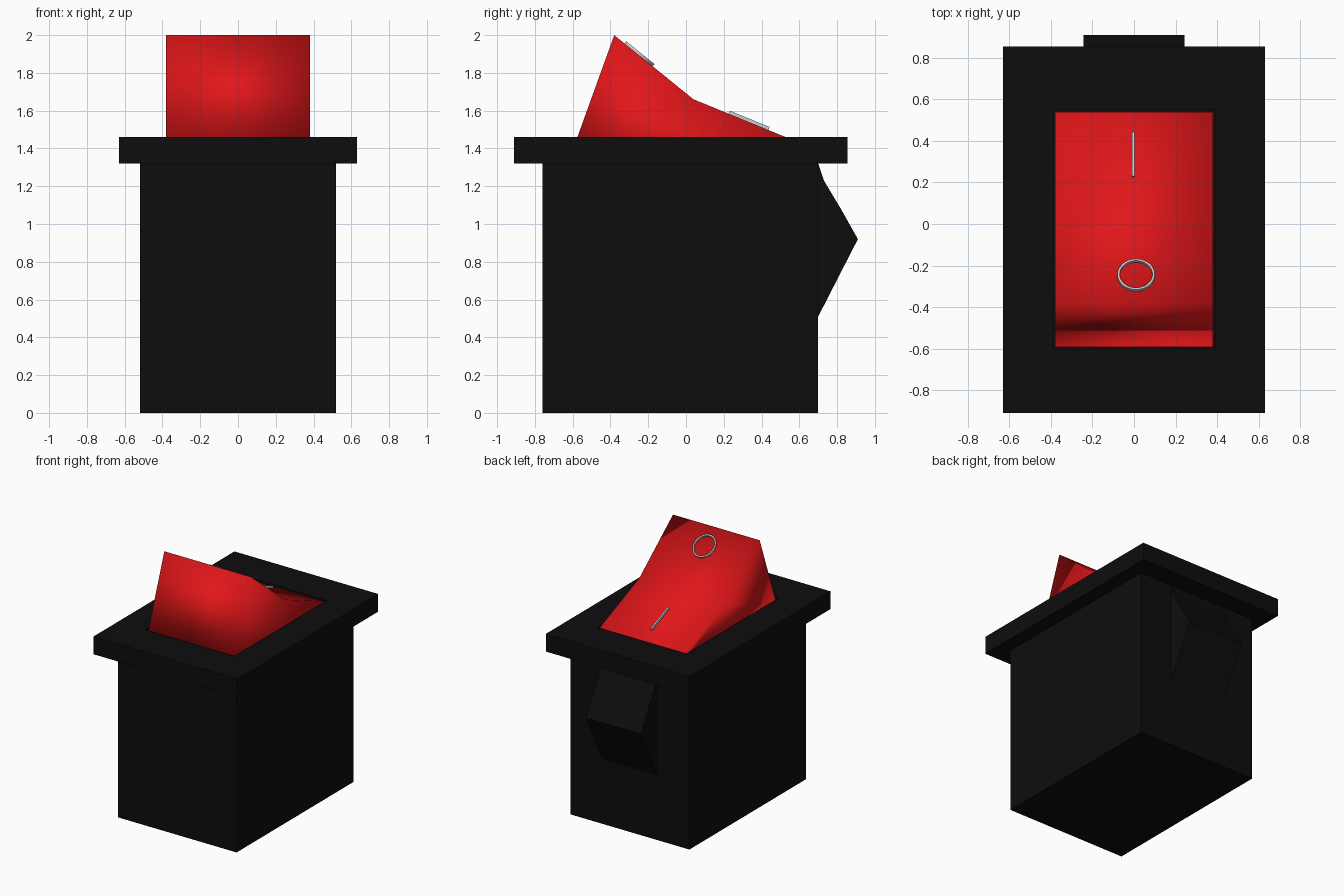
import bpy, bmesh, math
from mathutils import Matrix, Vector

if "Cube" in bpy.data.objects:
    bpy.data.objects.remove(bpy.data.objects["Cube"])


def material(name, color):
    m = bpy.data.materials.new(name)
    m.diffuse_color = (*color, 1)
    m.use_nodes = True
    m.node_tree.nodes["Principled BSDF"].inputs["Base Color"].default_value = m.diffuse_color
    return m


BLACK = material("black_plastic", (0.004, 0.004, 0.004))
RED = material("red_plastic", (0.75, 0.008, 0.01))
PALE = material("pale_marking", (0.6, 0.6, 0.6))


def finish(name, bm, mat):
    bmesh.ops.recalc_face_normals(bm, faces=bm.faces)
    mesh = bpy.data.meshes.new(name)
    bm.to_mesh(mesh)
    bm.free()
    mesh.materials.append(mat)
    ob = bpy.data.objects.new(name, mesh)
    bpy.context.collection.objects.link(ob)
    return ob


def box(name, lo, hi, mat, matrix=Matrix()):
    lo, hi = Vector(lo), Vector(hi)
    bm = bmesh.new()
    bmesh.ops.create_cube(bm, size=1)
    for v in bm.verts:
        v.co = matrix @ Vector([(lo[i] + hi[i]) / 2 + v.co[i] * (hi[i] - lo[i]) for i in range(3)])
    return finish(name, bm, mat)


def prism(name, profile, half_width, mat):
    """Extrude a (y, z) profile symmetrically along x."""
    bm = bmesh.new()
    face = bm.faces.new([bm.verts.new((-half_width, y, z)) for y, z in profile])
    ext = bmesh.ops.extrude_face_region(bm, geom=[face])
    moved = [g for g in ext["geom"] if isinstance(g, bmesh.types.BMVert)]
    bmesh.ops.translate(bm, verts=moved, vec=(2 * half_width, 0, 0))
    return finish(name, bm, mat)


# Housing and bezel flange
box("housing", (-0.52, -0.76, 0), (0.52, 0.70, 1.32), BLACK)
bezel = box("bezel", (-0.63, -0.91, 1.32), (0.63, 0.855, 1.46), BLACK)

# Shallow pocket around the rocker
pocket = box("pocket_cutter", (-0.39, -0.603, 1.40), (0.39, 0.552, 1.6), BLACK)
pocket.hide_render = True
pocket.hide_set(True)
cut = bezel.modifiers.new("pocket", "BOOLEAN")
cut.operation = "DIFFERENCE"
cut.solver = "EXACT"
cut.object = pocket

# Snap-in retaining clip on the back
prism("retaining_clip", [(0.69, 1.32), (0.70, 1.32), (0.73, 1.23), (0.82, 1.08),
                         (0.91, 0.92), (0.70, 0.51), (0.69, 0.51)], 0.242, BLACK)

# Rocker button, softly shaded
rocker = prism("rocker", [(-0.593, 1.41), (-0.38, 2.0), (0.04, 1.66),
                          (0.54, 1.455), (0.54, 1.41)], 0.38, RED)
rocker.data.shade_smooth()


def on_slope(x, y, z, angle):
    return Matrix.Translation((x, y, z)) @ Matrix.Rotation(angle, 4, "X")


# Raised bar on the low slope
box("on_bar", (-0.006, -0.114, -0.012), (0.006, 0.114, 0.006), PALE,
    on_slope(-0.004, 0.335, 1.551, math.atan2(-0.205, 0.5)))

# Raised ring on the high slope
bm = bmesh.new()
n = 32
loops = []
for r, h in ((0.09, -0.012), (0.09, 0.006), (0.079, 0.006), (0.079, -0.012)):
    loops.append([bm.verts.new((r * math.cos(a), r * 1.06 * math.sin(a), h))
                  for a in (2 * math.pi * i / n for i in range(n))])
for k in range(4):
    a, b = loops[k], loops[(k + 1) % 4]
    for i in range(n):
        j = (i + 1) % n
        bm.faces.new((a[i], a[j], b[j], b[i]))
bm.transform(on_slope(0.01, -0.245, 1.902, math.atan2(-0.34, 0.42)))
finish("off_ring", bm, PALE)
